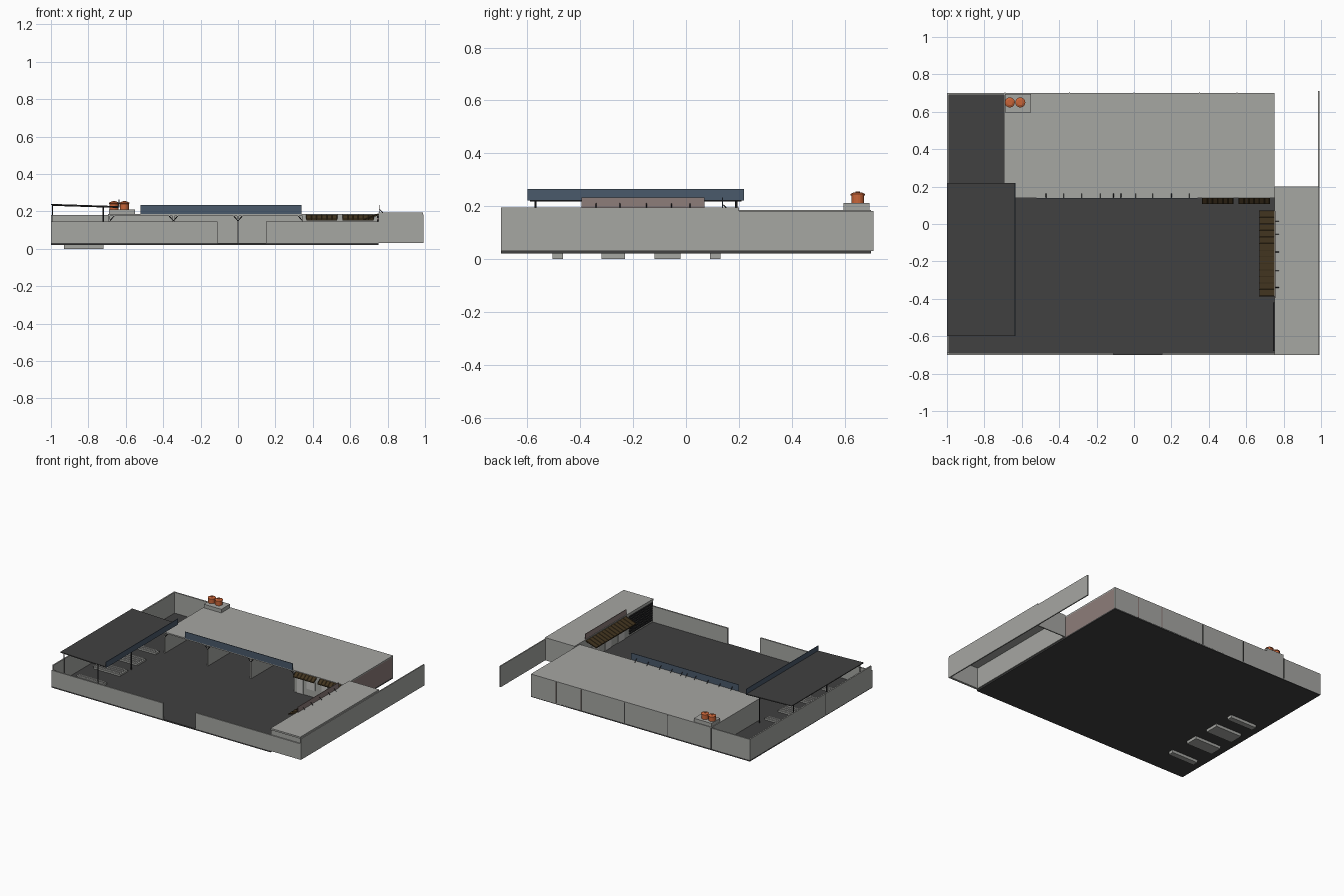
import bpy, bmesh, math
from mathutils import Vector

def mat(name, c):
    m = bpy.data.materials.new(name)
    m.diffuse_color = (*c, 1)
    return m

GREY = mat("concrete grey", (0.38, 0.385, 0.365))
DARK = mat("asphalt dark", (0.052, 0.052, 0.052))
BLUE = mat("sign blue", (0.068, 0.10, 0.145))
BROWN = mat("tile brown", (0.055, 0.035, 0.014))
ORANGE = mat("tank orange", (0.58, 0.13, 0.04))
PINK = mat("plaster pink", (0.27, 0.205, 0.195))
STEEL = mat("steel black", (0.02, 0.02, 0.022))
PALE = mat("pale panel", (0.55, 0.55, 0.53))

def finish(name, bm, m):
    me = bpy.data.meshes.new(name)
    bmesh.ops.recalc_face_normals(bm, faces=bm.faces)
    bm.to_mesh(me)
    bm.free()
    ob = bpy.data.objects.new(name, me)
    bpy.context.collection.objects.link(ob)
    me.materials.append(m)
    return ob

def box(name, x0, x1, y0, y1, z0, z1, m):
    bm = bmesh.new()
    bmesh.ops.create_cube(bm, size=1)
    for v in bm.verts:
        v.co = Vector(((x0, x1)[v.co.x > 0], (y0, y1)[v.co.y > 0], (z0, z1)[v.co.z > 0]))
    return finish(name, bm, m)

def prism(name, pts, vec, m):
    """Extrude a flat outline along a vector."""
    bm = bmesh.new()
    f = bm.faces.new([bm.verts.new(p) for p in pts])
    r = bmesh.ops.extrude_face_region(bm, geom=[f])
    bmesh.ops.translate(bm, vec=vec, verts=[g for g in r["geom"] if isinstance(g, bmesh.types.BMVert)])
    return finish(name, bm, m)

def tube(name, a, b, r, m, n=6):
    a, b = Vector(a), Vector(b)
    bm = bmesh.new()
    bmesh.ops.create_cone(bm, cap_ends=True, segments=n, radius1=r, radius2=r, depth=(b - a).length)
    q = Vector((0, 0, 1)).rotation_difference(b - a)
    for v in bm.verts:
        v.co = q @ v.co + (a + b) / 2
    return finish(name, bm, m)

# Ground slab
box("yard_floor", -1, 0.75, -0.7, 0.7, 0.02, 0.03, DARK)

# Boundary walls
box("front_wall_left", -1, -0.11, -0.7, -0.69, 0.025, 0.145, GREY)
box("front_wall_right", 0.15, 0.99, -0.7, -0.69, 0.03, 0.145, GREY)
box("left_wall", -1, -0.99, -0.69, 0.7, 0.025, 0.18, GREY)
box("back_wall", -0.99, 0.75, 0.69, 0.7, 0.025, 0.18, GREY)
box("right_wall", 0.985, 0.993, -0.7, 0.71, 0.03, 0.182, GREY)
for x in (-0.69, -0.345, 0.0, 0.35, 0.55):
    box("back_wall_joint", x - 0.003, x + 0.003, 0.7, 0.702, 0.03, 0.18, PINK if x > 0.3 else DARK)
for y in (-0.16, 0.27):
    box("left_wall_joint", -1.001, -1, y - 0.002, y + 0.002, 0.03, 0.18, DARK)

# Back building: flat roof, partitions, open bays to the left and closed rooms to the right
box("back_roof", -0.695, 0.75, 0.14, 0.7, 0.176, 0.185, GREY)
box("back_side_wall", 0.742, 0.75, 0.14, 0.69, 0.03, 0.176, PINK)
for x in (-0.69, -0.345, 0.0, 0.35, 0.55):
    box("partition", x - 0.005, x + 0.005, 0.145, 0.69, 0.03, 0.176, GREY)
box("room_front_wall", 0.35, 0.742, 0.142, 0.15, 0.03, 0.176, GREY)
for x, sides in ((-0.685, (1,)), (-0.345, (-1, 1)), (0.0, (-1, 1)), (0.345, (-1,))):
    for s in sides:
        tube("bay_strut", (x, 0.145, 0.15), (x + s * 0.025, 0.145, 0.177), 0.0025, STEEL)

# Right building
box("right_roof", 0.75, 0.988, -0.7, 0.2, 0.182, 0.194, GREY)
box("right_front_wall", 0.75, 0.985, -0.692, -0.684, 0.03, 0.182, GREY)
box("right_back_wall", 0.75, 0.985, 0.192, 0.2, 0.03, 0.182, GREY)
box("right_inner_wall", 0.75, 0.758, -0.684, 0.192, 0.03, 0.182, GREY)
# Slatted shutter at the front end of the right building
for i in range(8):
    z = 0.045 + i * 0.017
    box("shutter_slat", 0.743, 0.75, -0.68, -0.42, z, z + 0.01, STEEL)

# Sign boards with rear brackets
def ribbed_sign(name, a, b, z0, z1, along_x, at, m):
    if along_x:
        box(name, a, b, at - 0.004, at, z0, z1, m)
    else:
        box(name, at - 0.004, at, a, b, z0, z1, m)

ribbed_sign("back_sign", -0.52, 0.34, 0.185, 0.233, True, 0.14, BLUE)
for x in (-0.47, -0.375, -0.28, -0.18, -0.11, -0.07, 0.01, 0.10, 0.20, 0.295):
    tube("back_sign_bracket", (x, 0.141, 0.205), (x, 0.162, 0.185), 0.002, STEEL, 4)
ribbed_sign("canopy_sign", -0.6, 0.22, 0.222, 0.264, False, -0.634, BLUE)
ribbed_sign("right_sign", -0.395, 0.07, 0.19, 0.233, False, 0.757, PINK)
for y in (-0.34, -0.25, -0.15, -0.055, 0.015):
    tube("right_sign_bracket", (0.757, y, 0.21), (0.775, y, 0.194), 0.002, STEEL, 4)

# Tiled awnings over the doors
prism("right_awning", [(0.75, -0.385, 0.187), (0.67, -0.385, 0.157), (0.67, -0.385, 0.15), (0.75, -0.385, 0.178)],
      (0, 0.455, 0), BROWN)
for y in [-0.385 + 0.035 * i for i in range(14)]:
    tube("right_awning_rib", (0.75, y, 0.186), (0.67, y, 0.156), 0.003, BROWN, 5)
for x0, x1 in ((0.365, 0.53), (0.56, 0.725)):
    prism("room_awning", [(x0, 0.142, 0.182), (x0, 0.108, 0.158), (x0, 0.108, 0.151), (x0, 0.142, 0.172)],
          (x1 - x0, 0, 0), BROWN)
    for i in range(7):
        x = x0 + (x1 - x0) * i / 6
        tube("room_awning_rib", (x, 0.142, 0.181), (x, 0.108, 0.157), 0.0025, BROWN, 5)
    # doors and windows below
    box("room_door", x0 + 0.01, x0 + 0.06, 0.138, 0.142, 0.03, 0.14, PALE)
    box("room_window", x0 + 0.085, x1 - 0.01, 0.138, 0.142, 0.08, 0.14, PALE)
for y in (-0.33, -0.18, -0.03):
    box("shop_door", 0.746, 0.75, y - 0.035, y + 0.035, 0.03, 0.145, PALE)

# Left canopy: sloping sheet on posts and beams
prism("canopy_roof", [(-1, -0.6, 0.24), (-0.636, -0.6, 0.228), (-0.636, -0.6, 0.222), (-1, -0.6, 0.234)],
      (0, 0.82, 0), DARK)
for y in (-0.57, -0.19, 0.19):
    tube("canopy_outer_post", (-0.992, y, 0.03), (-0.992, y, 0.235), 0.004, STEEL)
    tube("canopy_inner_post", (-0.72, y, 0.03), (-0.72, y, 0.225), 0.004, STEEL)
    tube("canopy_rafter", (-0.992, y, 0.232), (-0.64, y, 0.221), 0.003, STEEL)
tube("canopy_beam", (-0.72, -0.59, 0.221), (-0.72, 0.21, 0.221), 0.003, STEEL)

# Pale service plinths that pass through the floor, with slats between
for yc, w in ((-0.485, 0.04), (-0.275, 0.09), (-0.07, 0.10), (0.11, 0.04)):
    box("service_plinth", -0.93, -0.72, yc - w / 2, yc + w / 2, 0.0, 0.042, GREY)
    n = 2 if w < 0.06 else 4
    for i in range(n):
        y = yc - w / 2 + w * (i + 0.5) / n
        box("plinth_slat", -0.94, -0.73, y - 0.005, y + 0.005, 0.042, 0.05, PALE)

# Water tanks on their base
box("tank_base", -0.69, -0.55, 0.595, 0.695, 0.184, 0.211, GREY)
for x in (-0.664, -0.608):
    bm = bmesh.new()
    prof = [(0, 0.211), (0.024, 0.211), (0.024, 0.24), (0.027, 0.241), (0.027, 0.246),
            (0.015, 0.252), (0.008, 0.252), (0.008, 0.256), (0, 0.256)]
    vs = [bm.verts.new((x + r, 0.65, z)) for r, z in prof]
    es = [bm.edges.new(p) for p in zip(vs, vs[1:])]
    bmesh.ops.spin(bm, geom=vs + es, cent=(x, 0.65, 0), axis=(0, 0, 1), angle=math.tau, steps=20)
    bmesh.ops.remove_doubles(bm, verts=bm.verts, dist=1e-5)
    finish("water_tank", bm, ORANGE)
